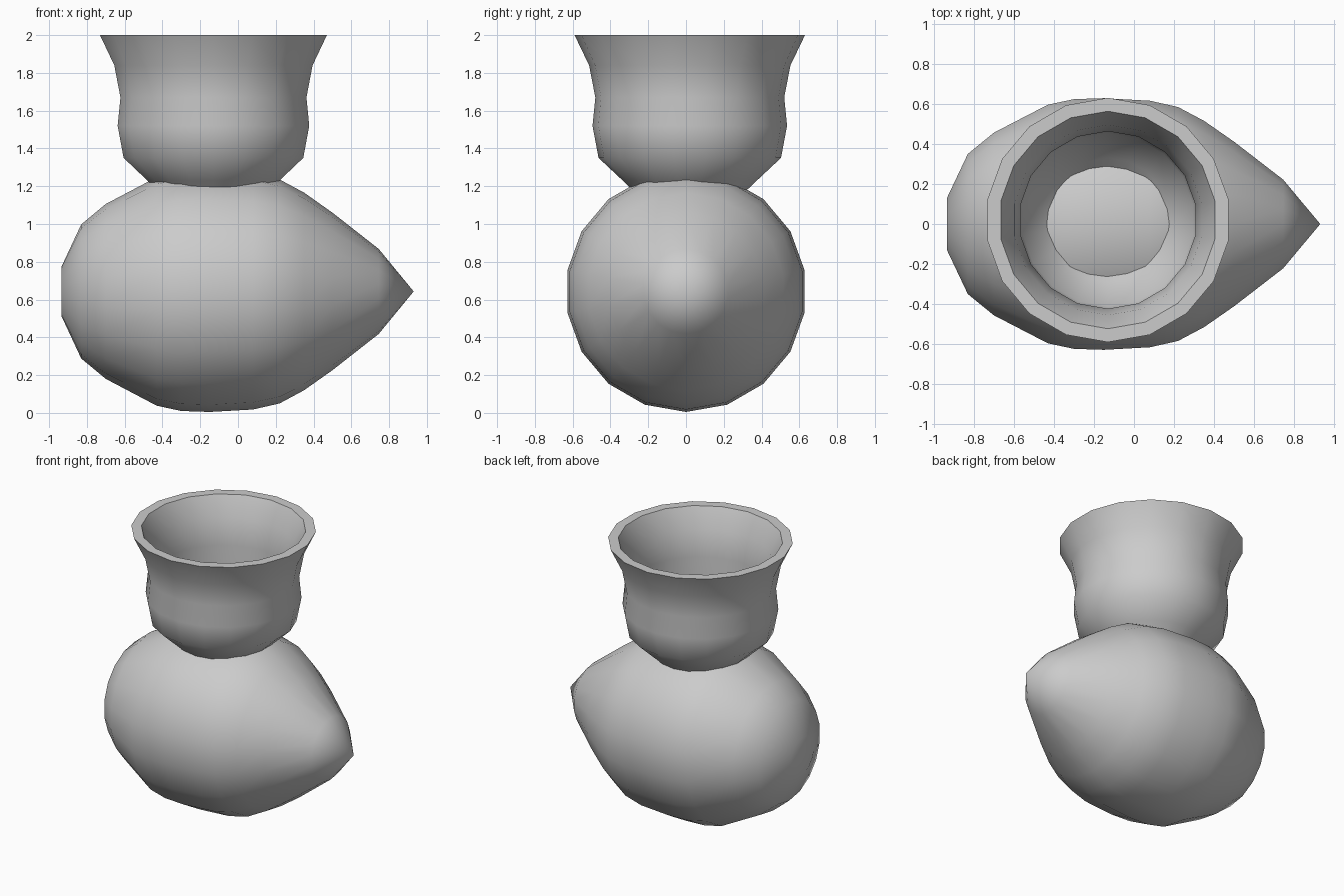
import bpy, bmesh, math
from mathutils import Vector

if "Cube" in bpy.data.objects:
    bpy.data.objects.remove(bpy.data.objects["Cube"])

SIDES = 18


def lathe(name, profile, place, closed=False, smooth_angle=40):
    """Spin (radius, position) points; place(a, b, t) maps ring coords to space."""
    bm = bmesh.new()
    rings = []
    for r, t in profile:
        if r == 0:
            rings.append([bm.verts.new(place(0, 0, t))] * SIDES)
        else:
            rings.append([bm.verts.new(place(r * math.sin(2 * math.pi * i / SIDES),
                                             r * math.cos(2 * math.pi * i / SIDES), t))
                          for i in range(SIDES)])
    pairs = list(zip(rings, rings[1:]))
    if closed:
        pairs.append((rings[-1], rings[0]))
    for lo, hi in pairs:
        for i in range(SIDES):
            j = (i + 1) % SIDES
            bm.faces.new(list(dict.fromkeys([lo[i], lo[j], hi[j], hi[i]])))
    if not closed:
        bm.faces.new(rings[0])  # flat blunt end
    bmesh.ops.recalc_face_normals(bm, faces=bm.faces)
    mesh = bpy.data.meshes.new(name)
    bm.to_mesh(mesh)
    bm.free()
    obj = bpy.data.objects.new(name, mesh)
    bpy.context.collection.objects.link(obj)
    bpy.ops.object.select_all(action='DESELECT')
    obj.select_set(True)
    bpy.context.view_layer.objects.active = obj
    bpy.ops.object.shade_smooth_by_angle(angle=math.radians(smooth_angle))
    return obj


# Teardrop body lying along x, blunt on the left and pointed on the right
body = [(0.13, -0.935), (0.355, -0.83), (0.463, -0.70), (0.605, -0.43),
        (0.633, -0.30), (0.638, -0.15), (0.625, 0.08), (0.593, 0.22),
        (0.523, 0.35), (0.417, 0.50), (0.225, 0.745), (0, 0.93)]
lathe("body", body, lambda a, b, t: Vector((t, a, 0.643 + b)), smooth_angle=38)

# Hollow flared neck: outer wall up, rim, inner wall down
neck = [(0.25, 1.13), (0.355, 1.23), (0.483, 1.35), (0.515, 1.52),
        (0.50, 1.67), (0.533, 1.84), (0.61, 2.0),
        (0.543, 2.0), (0.475, 1.86), (0.443, 1.675), (0.455, 1.52),
        (0.432, 1.375), (0.31, 1.245), (0.20, 1.13)]
lathe("neck", neck, lambda a, b, t: Vector((-0.13 + a, 0.02 + b, t)), closed=True)
